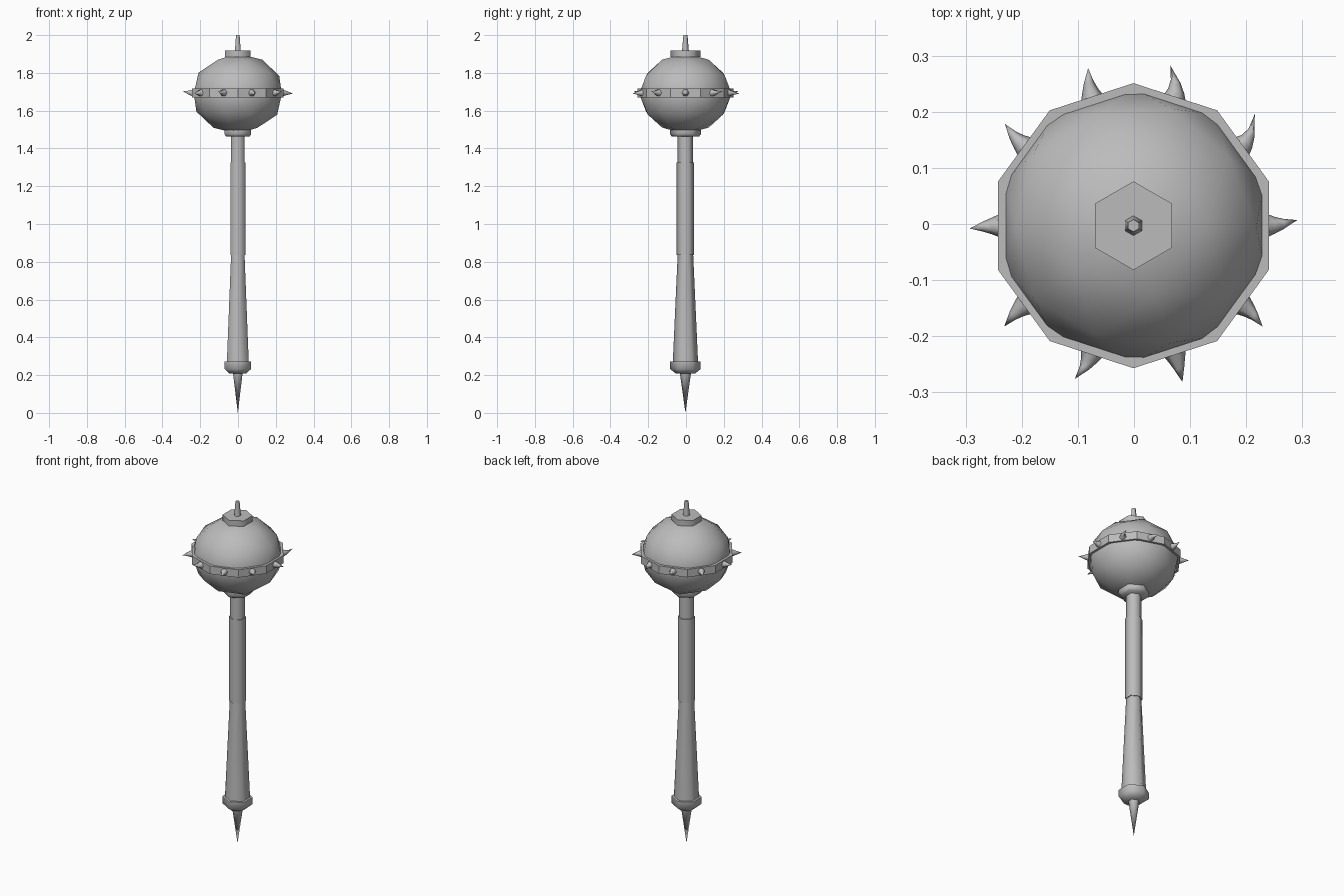
import bpy, bmesh, math
from mathutils import Matrix, Vector

cube = bpy.data.objects.get("Cube")
if cube:
    bpy.data.objects.remove(cube)

steel = bpy.data.materials.new("grey_steel")
steel.use_nodes = True
GREY = (0.5, 0.5, 0.5, 1)
steel.diffuse_color = GREY
steel.node_tree.nodes["Principled BSDF"].inputs["Base Color"].default_value = GREY

CENTRE = Vector((-0.001, -0.003, 0))


def finish(bm, name, angle):
    """Turn a bmesh into a shaded object on the weapon's axis."""
    bmesh.ops.recalc_face_normals(bm, faces=bm.faces)
    mesh = bpy.data.meshes.new(name)
    bm.to_mesh(mesh)
    bm.free()
    mesh.materials.append(steel)
    obj = bpy.data.objects.new(name, mesh)
    obj.location = CENTRE
    bpy.context.collection.objects.link(obj)
    bpy.ops.object.select_all(action='DESELECT')
    obj.select_set(True)
    bpy.context.view_layer.objects.active = obj
    bpy.ops.object.shade_smooth_by_angle(angle=math.radians(angle))
    return obj


def loft(bm, profile, sides, matrix=Matrix(), bend=(0, 0)):
    """Skin rings of (radius, height); bend shifts the far end sideways."""
    top = profile[-1][1]
    rings = []
    for r, h in profile:
        k = (h / top) ** 2
        ring = []
        for i in range(sides):
            a = math.pi / 2 + math.tau * i / sides
            p = Vector((r * math.cos(a) + bend[0] * k, r * math.sin(a) + bend[1] * k, h))
            ring.append(bm.verts.new(matrix @ p))
        rings.append(ring)
    for low, high in zip(rings, rings[1:]):
        for i in range(sides):
            j = (i + 1) % sides
            bm.faces.new((low[i], low[j], high[j], high[i]))
    bm.faces.new(rings[0])
    bm.faces.new(rings[-1])
    bmesh.ops.remove_doubles(bm, verts=bm.verts, dist=0.00005)


def turned(name, profile, sides=6, angle=65):
    bm = bmesh.new()
    loft(bm, profile, sides)
    return finish(bm, name, angle)


# Handle, from the bottom point up to the head
turned("bottom_point", [(0, 0), (0.030, 0.215)])
turned("pommel_collar", [(0.050, 0.208), (0.081, 0.232), (0.081, 0.272)], angle=61)
turned("lower_handle", [(0.067, 0.265), (0.041, 0.840)])
turned("grip", [(0.046, 0.835), (0.046, 1.325)])
turned("neck", [(0.041, 1.320), (0.041, 1.470)])
turned("lower_cap", [(0.072, 1.463), (0.082, 1.476), (0.082, 1.497)], angle=61)
turned("upper_cap", [(0.079, 1.885), (0.079, 1.918)])
turned("top_pin", [(0.018, 1.915), (0.011, 2.0)])

# Faceted ball
ball = bmesh.new()
bmesh.ops.create_icosphere(ball, subdivisions=2, radius=1, matrix=Matrix.Translation((0, 0, 1.69)) @ Matrix.Diagonal((0.245, 0.245, 0.212, 1)))
finish(ball, "ball", 65)

# Band around the ball
turned("band", [(0.254, 1.671), (0.254, 1.717)], sides=10, angle=30)

# Bent spikes, one per band face; each hooks a different way
hooks = [0.010, 0.034, 0.026, -0.010, -0.012, 0.005, 0.010, -0.015, -0.003, -0.010]
spikes = bmesh.new()
for i, hook in enumerate(hooks):
    place = (Matrix.Rotation(math.tau * i / 10, 4, 'Z')
             @ Matrix.Translation((0.238, 0, 1.694))
             @ Matrix.Rotation(math.pi / 2, 4, 'Y'))
    rise = 0.010 if i % 2 else -0.004
    loft(spikes, [(0.021, 0), (0.015, 0.014), (0.009, 0.030), (0, 0.054)], 6, place, (-rise, hook))
finish(spikes, "spikes", 65)
